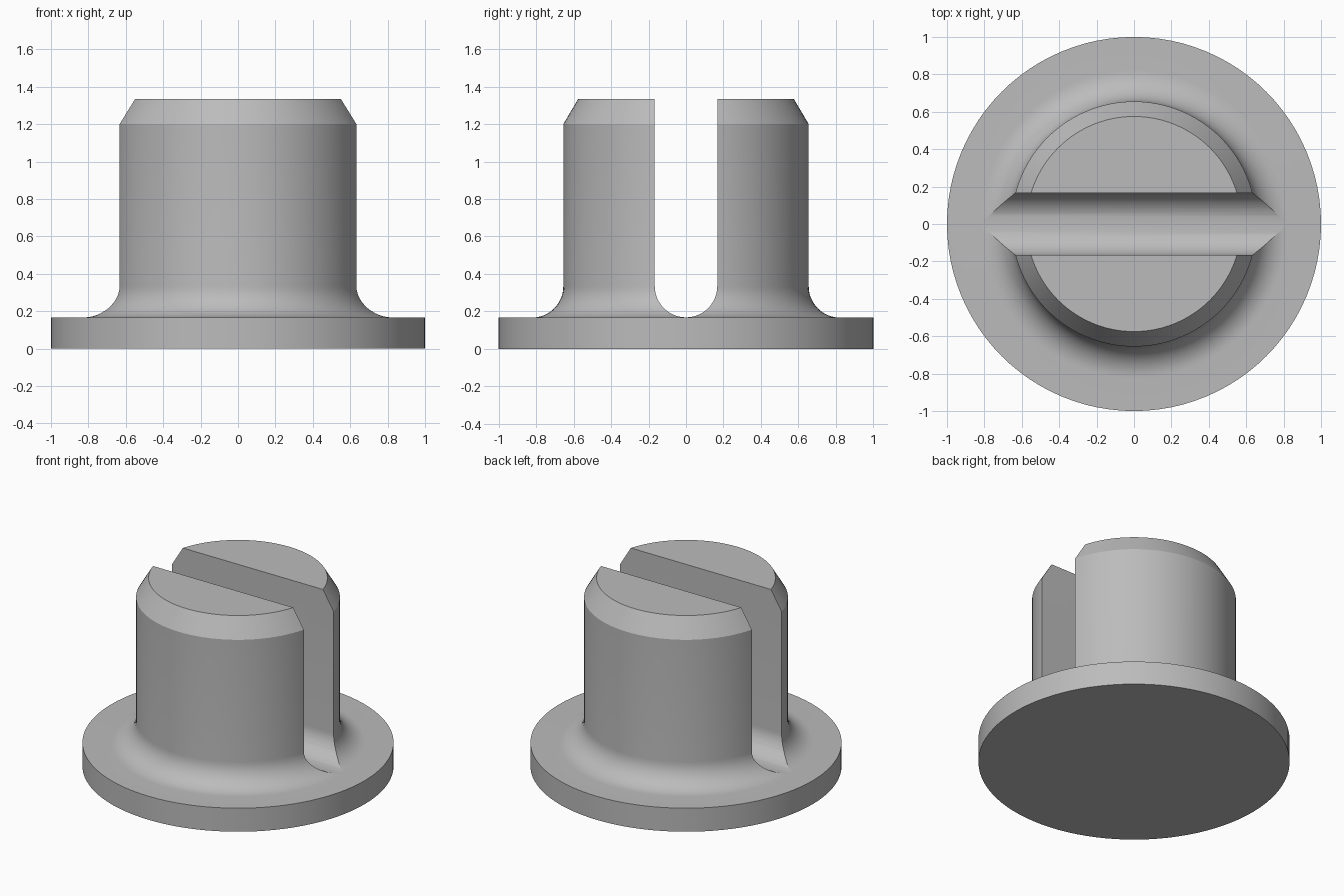
import bpy, bmesh, math
from mathutils import Vector

cube = bpy.data.objects.get("Cube")
if cube:
    bpy.data.objects.remove(cube, do_unlink=True)

BASE_Z, TOP_Z = 0.167, 1.335
STEM_R, FILLET = 0.655, 0.167
SEGMENTS = 96


def arc(cx, cz, r, start, end, steps):
    """Points on an arc, angles in degrees."""
    angles = [math.radians(start + (end - start) * i / steps) for i in range(steps + 1)]
    return [(cx + r * math.cos(a), cz + r * math.sin(a)) for a in angles]


def make_object(name, bm):
    bmesh.ops.recalc_face_normals(bm, faces=bm.faces)
    mesh = bpy.data.meshes.new(name)
    bm.to_mesh(mesh)
    bm.free()
    obj = bpy.data.objects.new(name, mesh)
    bpy.context.collection.objects.link(obj)
    return obj


# Flanged stem: lathe profile with a root fillet and a chamfered top
profile = [(1, 0), (1, BASE_Z)]
profile += arc(STEM_R + FILLET, BASE_Z + FILLET, FILLET, 270, 180, 12)
profile += [(STEM_R, 1.2), (0.575, TOP_Z)]
bm = bmesh.new()
rings = []
for r, z in profile:
    ring = bmesh.ops.create_circle(bm, segments=SEGMENTS, radius=r)["verts"]
    bmesh.ops.translate(bm, verts=ring, vec=Vector((0, 0, z)))
    rings.append(ring)
for low, high in zip(rings, rings[1:]):
    for i in range(SEGMENTS):
        j = (i + 1) % SEGMENTS
        bm.faces.new((low[i], low[j], high[j], high[i]))
bm.faces.new(rings[0])
bm.faces.new(rings[-1])
stem = make_object("flanged_stem", bm)

# Slot cutter: round-bottomed channel running along x
outline = [(FILLET, 2)] + arc(0, BASE_Z + FILLET + 0.001, FILLET, 0, -180, 24) + [(-FILLET, 2)]
bm = bmesh.new()
face = bm.faces.new([bm.verts.new((-1.2, y, z)) for y, z in outline])
extruded = bmesh.ops.extrude_face_region(bm, geom=[face])["geom"]
bmesh.ops.translate(bm, vec=Vector((2.4, 0, 0)),
                    verts=[g for g in extruded if isinstance(g, bmesh.types.BMVert)])
cutter = make_object("slot_cutter", bm)

# Cut the slot, then remove the cutter
cut = stem.modifiers.new("slot", "BOOLEAN")
cut.operation = "DIFFERENCE"
cut.solver = "EXACT"
cut.object = cutter
bpy.ops.object.select_all(action="DESELECT")
stem.select_set(True)
bpy.context.view_layer.objects.active = stem
bpy.ops.object.modifier_apply(modifier=cut.name)
bpy.data.objects.remove(cutter, do_unlink=True)

# Plain grey finish
grey = bpy.data.materials.new("plain_grey")
grey.use_nodes = True
colour = (0.5, 0.5, 0.5, 1)
grey.diffuse_color = colour
grey.node_tree.nodes["Principled BSDF"].inputs["Base Color"].default_value = colour
stem.data.materials.clear()
stem.data.materials.append(grey)
bpy.ops.object.shade_smooth_by_angle(angle=math.radians(25))
